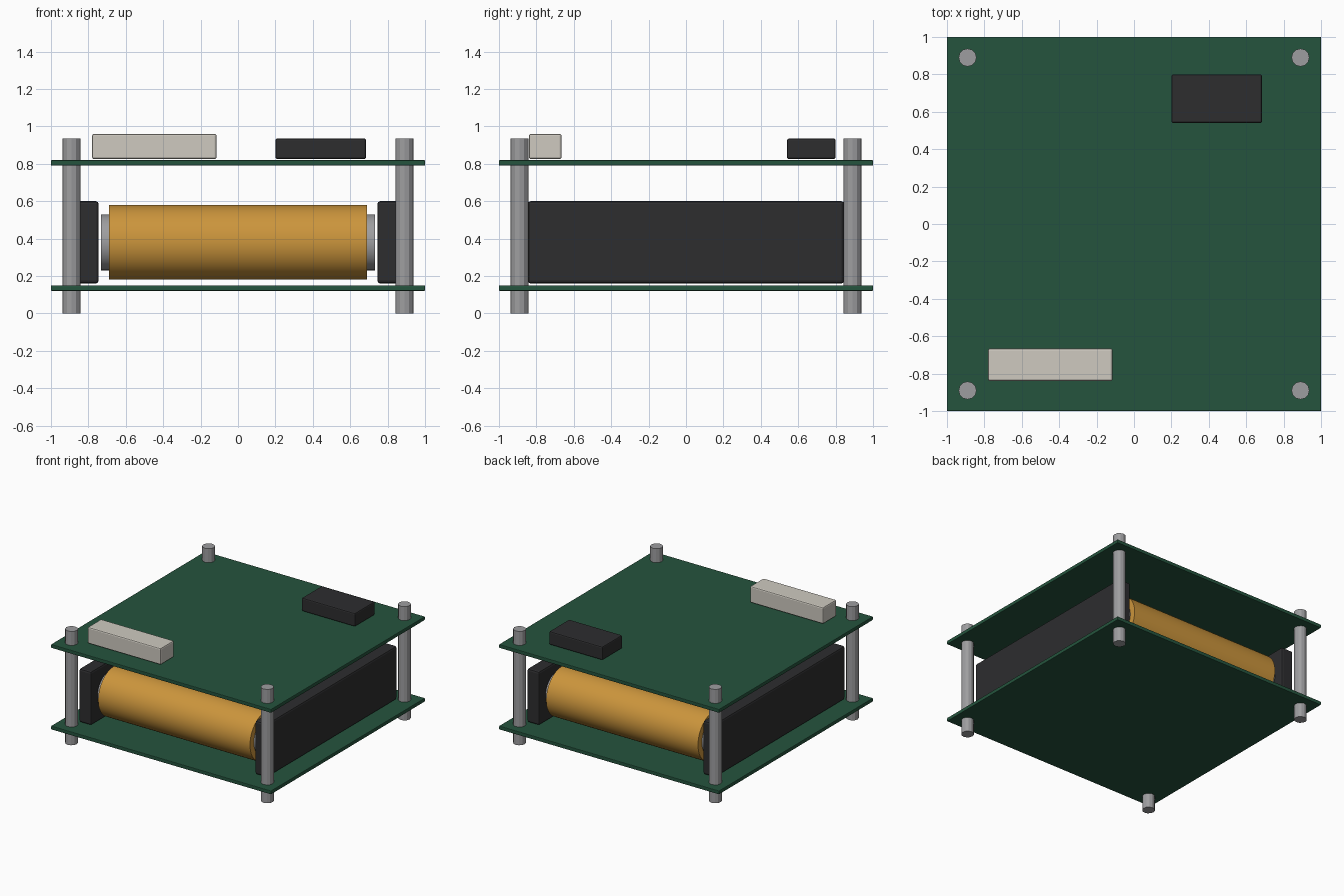
import bpy
import math

cube = bpy.data.objects.get("Cube")
if cube:
    bpy.data.objects.remove(cube, do_unlink=True)


def material(name, r, g, b, rough=0.6):
    mat = bpy.data.materials.new(name)
    mat.use_nodes = True
    mat.diffuse_color = (r, g, b, 1)
    bsdf = mat.node_tree.nodes["Principled BSDF"]
    bsdf.inputs["Base Color"].default_value = (r, g, b, 1)
    bsdf.inputs["Roughness"].default_value = rough
    return mat


GREEN = material("board green", 0.018, 0.088, 0.047)
BLACK = material("matte black", 0.026, 0.026, 0.028)
CREAM = material("connector cream", 0.62, 0.59, 0.53)
AMBER = material("cell wrap amber", 0.60, 0.30, 0.045)
STEEL = material("steel grey", 0.34, 0.34, 0.35)


def box(name, xs, ys, zs, mat, bevel):
    """Bevelled box given its low and high limit on each axis."""
    limits = (xs, ys, zs)
    bpy.ops.mesh.primitive_cube_add(size=1, location=[(a + b) / 2 for a, b in limits])
    obj = bpy.context.object
    obj.name = name
    obj.scale = [b - a for a, b in limits]
    bpy.ops.object.transform_apply(location=False, rotation=False, scale=True)
    mod = obj.modifiers.new("soft edges", "BEVEL")
    mod.width = bevel
    mod.segments = 2
    obj.data.materials.append(mat)
    return obj


def cylinder(name, radius, length, location, mat, sides, along_x=False):
    rotation = (0, math.pi / 2, 0) if along_x else (0, 0, 0)
    bpy.ops.mesh.primitive_cylinder_add(vertices=sides, radius=radius, depth=length,
                                        location=location, rotation=rotation)
    obj = bpy.context.object
    obj.name = name
    obj.data.materials.append(mat)
    if along_x:
        bpy.ops.object.shade_smooth_by_angle(angle=math.radians(35))
    return obj


# Circuit boards
box("lower_board", (-1, 1), (-1, 1), (0.12, 0.15), GREEN, 0.005)
box("upper_board", (-1, 1), (-1, 1), (0.79, 0.82), GREEN, 0.005)

# Corner standoffs
for side, sx in (("right", -1), ("left", 1)):
    for end, sy in (("front", -1), ("back", 1)):
        cylinder(f"{end}_{side}_standoff", 0.048, 0.935,
                 (sx * 0.89, sy * 0.89, 0.4675), STEEL, 12)

# Battery holder end walls
box("right_holder_wall", (-0.855, -0.745), (-0.845, 0.845), (0.16, 0.6), BLACK, 0.015)
box("left_holder_wall", (0.745, 0.855), (-0.845, 0.845), (0.16, 0.6), BLACK, 0.015)

# Row of cells, each a wrap with a steel core showing at both ends
for i in range(4):
    y = (i - 1.5) * 0.42
    cylinder(f"cell_wrap_{i + 1}", 0.2, 1.38, (0, y, 0.38), AMBER, 48, True)
    cylinder(f"cell_core_{i + 1}", 0.15, 1.465, (0, y, 0.38), STEEL, 32, True)

# Parts on the upper board
box("connector", (-0.78, -0.115), (-0.84, -0.665), (0.825, 0.96), CREAM, 0.01)
box("chip", (0.2, 0.685), (0.54, 0.8), (0.825, 0.935), BLACK, 0.01)
